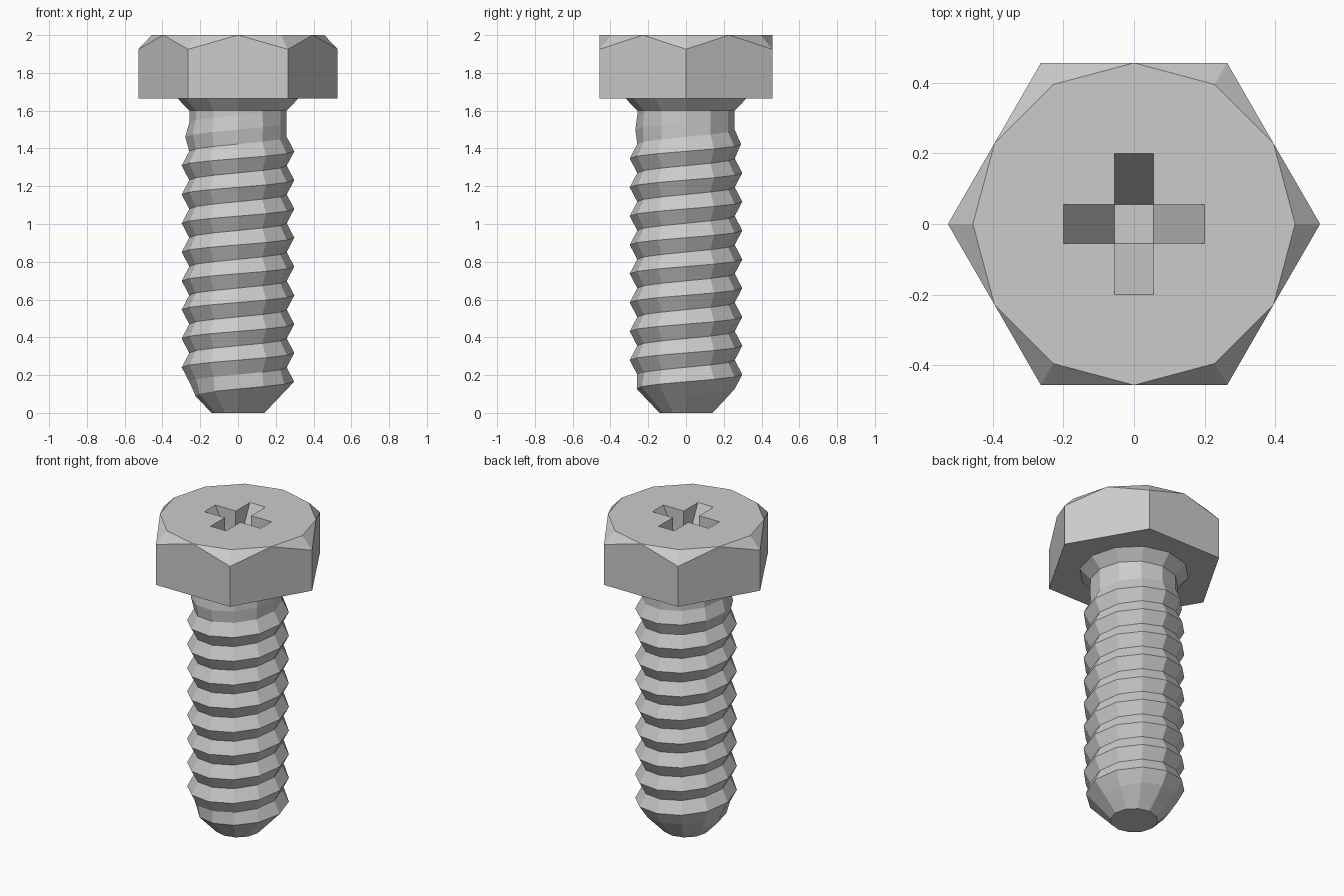
import bpy, bmesh
from math import cos, sin, pi

if "Cube" in bpy.data.objects:
    bpy.data.objects.remove(bpy.data.objects["Cube"])

SIDES = 12
PITCH = 0.1525
ROOT, CREST = 0.258, 0.298
SHANK_TOP, HEAD_BASE, HEAD_TOP = 1.60, 1.665, 2.0
HEX_CORNER, HEX_FLAT = 0.528, 0.457


def make_object(name, bm):
    bmesh.ops.recalc_face_normals(bm, faces=bm.faces[:])
    mesh = bpy.data.meshes.new(name)
    bm.to_mesh(mesh)
    bm.free()
    obj = bpy.data.objects.new(name, mesh)
    bpy.context.collection.objects.link(obj)
    return obj


def column(i):
    """Radius/height outline of the bolt at one angular step, tip to head."""
    pts = []
    for k in range(-6, 25):
        # helical thread, tapered at the tip and fading into the shank
        z = 0.165 + PITCH * (k / 2 + i / SIDES)
        z = min(max(z, 0.0), SHANK_TOP)
        r = CREST if k % 2 == 0 else ROOT
        r = min(r, 0.14 + 0.95 * z, max(ROOT, CREST - 0.3 * (z - 1.40)))
        pts.append((r, z))
    # collar flare, hexagonal head and its chamfer
    is_corner = i % 2 == 0
    hex_r = HEX_CORNER if is_corner else HEX_FLAT
    pts += [(0.32, HEAD_BASE), (hex_r, HEAD_BASE),
            (hex_r, 1.925 if is_corner else HEAD_TOP), (HEX_FLAT, HEAD_TOP)]
    return pts


# Bolt body: threaded shank and head in one skin
bm = bmesh.new()
cols = []
for i in range(SIDES + 1):
    a = 2 * pi * i / SIDES
    cols.append([bm.verts.new((r * cos(a), r * sin(a), z)) for r, z in column(i)])

for c, d in zip(cols[:-1], cols[1:]):
    for j in range(len(c) - 1):
        bm.faces.new((c[j], d[j], d[j + 1], c[j + 1]))
# tip and top caps
for j in (0, -1):
    bm.faces.new([c[j] for c in cols[:-1]])
bmesh.ops.remove_doubles(bm, verts=bm.verts[:], dist=0.0005)
bolt = make_object("hex_bolt", bm)


# Cross recess: two tapered slots cut into the top
def slot_cutter(along_y):
    bm = bmesh.new()
    outline = [(-0.2, 2.1), (-0.2, 2.0), (-0.055, 1.7),
               (0.055, 1.7), (0.2, 2.0), (0.2, 2.1)]
    sides = []
    for w in (-0.055, 0.055):
        sides.append([bm.verts.new((w, u, z) if along_y else (u, w, z))
                      for u, z in outline])
        bm.faces.new(sides[-1])
    n = len(outline)
    for j in range(n):
        k = (j + 1) % n
        bm.faces.new((sides[0][j], sides[0][k], sides[1][k], sides[1][j]))
    obj = make_object("slot_cutter", bm)
    obj.hide_render = True
    return obj


for along_y in (False, True):
    cutter = slot_cutter(along_y)
    mod = bolt.modifiers.new("recess", 'BOOLEAN')
    mod.operation = 'DIFFERENCE'
    mod.solver = 'EXACT'
    mod.object = cutter
    bpy.context.view_layer.objects.active = bolt
    bpy.ops.object.modifier_apply(modifier=mod.name)
    bpy.data.objects.remove(cutter)
